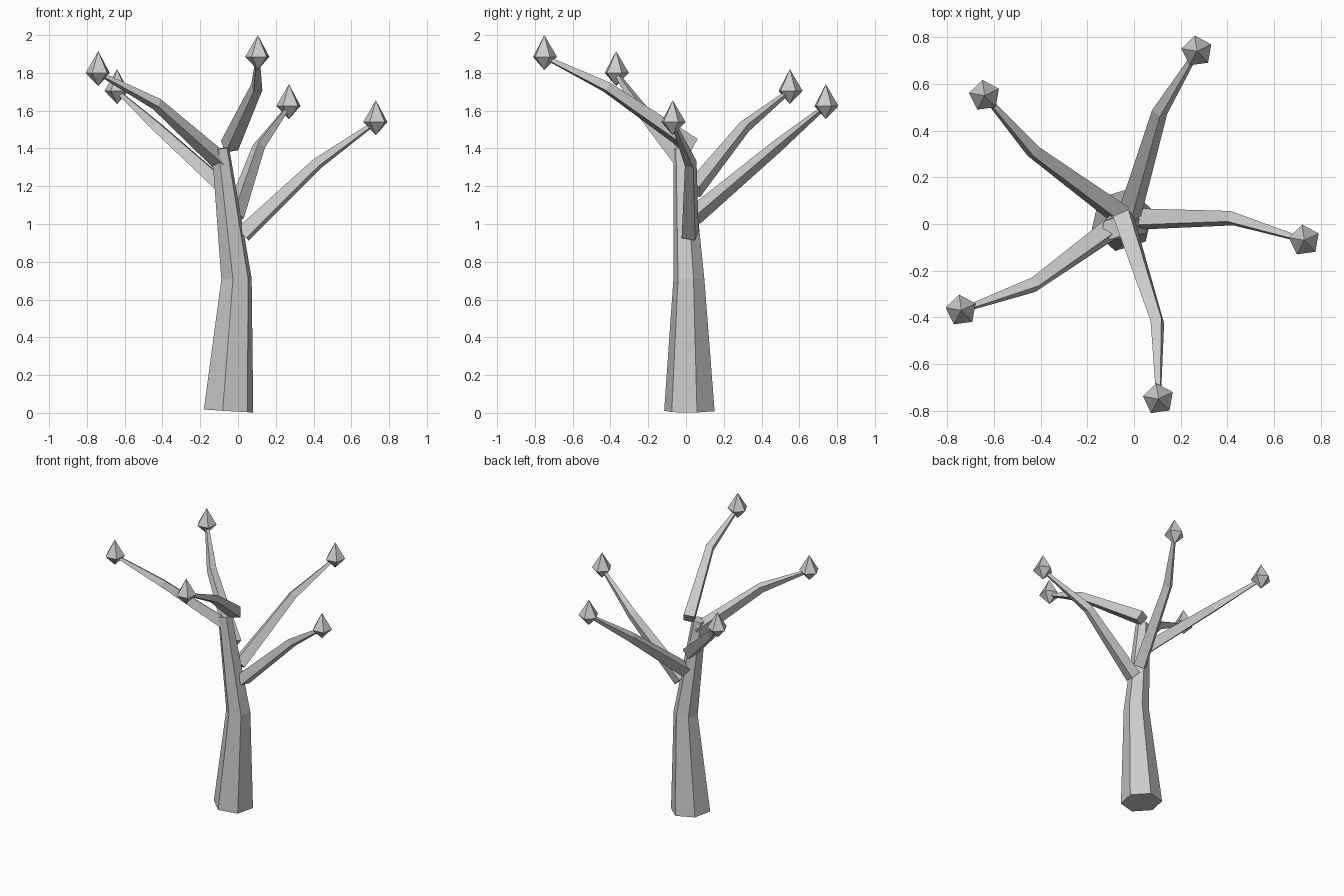
import bpy, bmesh, math
from mathutils import Vector

cube = bpy.data.objects.get("Cube")
if cube:
    bpy.data.objects.remove(cube, do_unlink=True)

grey = bpy.data.materials.new("plain grey")
grey.use_nodes = True
COLOUR = (0.6, 0.6, 0.6, 1)
grey.diffuse_color = COLOUR
grey.node_tree.nodes["Principled BSDF"].inputs["Base Color"].default_value = COLOUR


def finish(name, bm):
    bmesh.ops.recalc_face_normals(bm, faces=bm.faces)
    mesh = bpy.data.meshes.new(name)
    bm.to_mesh(mesh)
    bm.free()
    mesh.materials.append(grey)
    obj = bpy.data.objects.new(name, mesh)
    bpy.context.collection.objects.link(obj)
    return obj


def limb(name, path, radii, sides, turn, upright=False):
    """Tapered prism whose rings stand square to a bent path."""
    pts = [Vector(p) for p in path]
    bm = bmesh.new()
    rings = []
    for i, (p, r) in enumerate(zip(pts, radii)):
        d = Vector()
        if i > 0:
            d += (p - pts[i - 1]).normalized()
        if i < len(pts) - 1:
            d += (pts[i + 1] - p).normalized()
        d.normalize()
        u = Vector((0, 1, 0)).cross(d) if upright else Vector((0, 0, 1)).cross(d)
        u.normalize()
        v = d.cross(u)
        ring = []
        for k in range(sides):
            a = math.radians(turn) + math.tau * k / sides
            ring.append(bm.verts.new(p + r * (math.cos(a) * u + math.sin(a) * v)))
        rings.append(ring)
    for lo, hi in zip(rings, rings[1:]):
        for k in range(sides):
            n = (k + 1) % sides
            bm.faces.new((lo[k], lo[n], hi[n], hi[k]))
    bm.faces.new(rings[0])
    bm.faces.new(rings[-1])
    return finish(name, bm)


def bud(name, centre, turn):
    """Five-sided double pyramid, taller above than below."""
    c = Vector(centre)
    bm = bmesh.new()
    top = bm.verts.new(c + Vector((0, 0, 0.115)))
    low = bm.verts.new(c - Vector((0, 0, 0.07)))
    ring = []
    for k in range(5):
        a = math.radians(turn) + math.tau * k / 5
        ring.append(bm.verts.new(c + 0.068 * Vector((math.cos(a), math.sin(a), 0))))
    for k in range(5):
        n = (k + 1) % 5
        bm.faces.new((ring[k], ring[n], top))
        bm.faces.new((ring[n], ring[k], low))
    return finish(name, bm)


# Trunk, bent at the middle
limb("trunk", [(-0.05, 0.018, 0.01), (-0.008, 0.015, 0.71), (-0.093, -0.02, 1.4)],
     (0.137, 0.084, 0.048), 6, 17, upright=True)

# Branches: base, bend, bud centre, roll of the square section
branches = {
    "left": ((0.025, 0.022, 0.945), (0.42, 0.025, 1.32), (0.73, -0.07, 1.54), -15),
    "back_left": ((-0.02, 0.04, 1.04), (0.11, 0.48, 1.41), (0.27, 0.74, 1.625), -30),
    "back_right": ((-0.06, 0.04, 1.18), (-0.43, 0.31, 1.515), (-0.64, 0.55, 1.705), 20),
    "front_right": ((-0.085, -0.01, 1.325), (-0.43, -0.26, 1.635), (-0.74, -0.37, 1.8), 20),
    "front": ((-0.045, 0.03, 1.415), (0.10, -0.42, 1.725), (0.105, -0.75, 1.885), 10),
}
for side, (base, bend, tip, roll) in branches.items():
    limb(side + "_branch", [base, bend, tip], (0.052, 0.034, 0.012), 4, 45 + roll)
    bud(side + "_bud", tip, 26)
